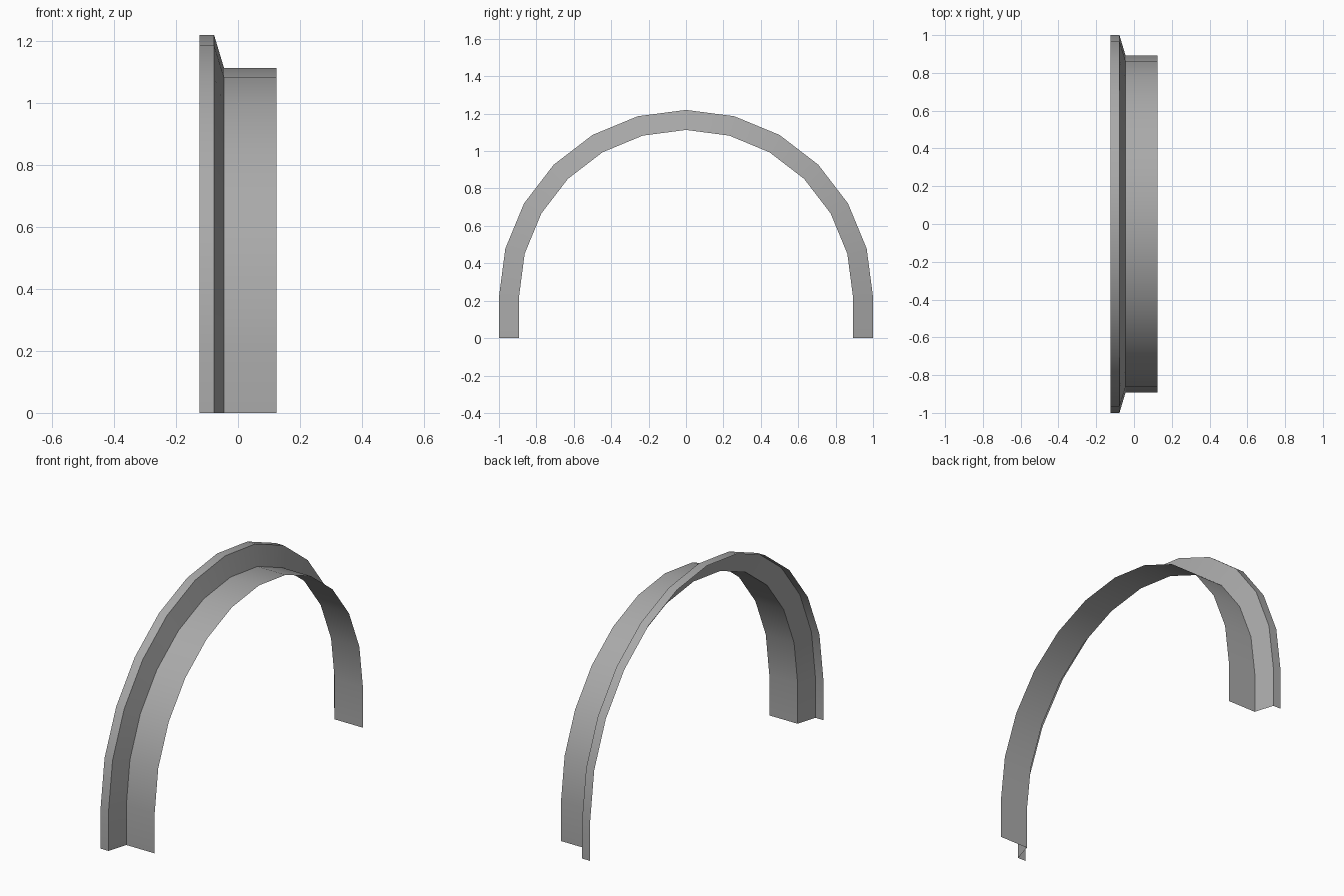
import bpy
import bmesh
from math import sin, cos, pi, radians

cube = bpy.data.objects.get("Cube")
if cube:
    bpy.data.objects.remove(cube)

SPRING_Z = 0.22   # height where the straight legs meet the arch
SEGMENTS = 12

grey = bpy.data.materials.new("plain grey")
grey.use_nodes = True
colour = (0.4, 0.4, 0.4, 1)
grey.diffuse_color = colour
grey.node_tree.nodes["Principled BSDF"].inputs["Base Color"].default_value = colour


def arch_line(bm, x, radius):
    """Row of vertices: leg foot, half circle, leg foot."""
    path = [(radius, 0)]
    for i in range(SEGMENTS + 1):
        a = pi * i / SEGMENTS
        path.append((radius * cos(a), SPRING_Z + radius * sin(a)))
    path.append((-radius, 0))
    return [bm.verts.new((x, y, z)) for y, z in path]


# Sheet arch trim: outer lip, sloping step, inner band
profile = [(-0.125, 1.0), (-0.077, 1.0), (-0.045, 0.893), (0.125, 0.893)]
bm = bmesh.new()
rows = [arch_line(bm, x, r) for x, r in profile]
for a, b in zip(rows, rows[1:]):
    for i in range(len(a) - 1):
        bm.faces.new((a[i], b[i], b[i + 1], a[i + 1]))
bm.normal_update()

# Turn every face outward
if sum(f.normal.z for f in bm.faces) < 0:
    bmesh.ops.reverse_faces(bm, faces=bm.faces[:])

mesh = bpy.data.meshes.new("arch_trim")
bm.to_mesh(mesh)
bm.free()
mesh.materials.append(grey)
arch = bpy.data.objects.new("arch_trim", mesh)
bpy.context.collection.objects.link(arch)

# Smooth along the curve, crisp at the profile corners
bpy.ops.object.select_all(action='DESELECT')
arch.select_set(True)
bpy.context.view_layer.objects.active = arch
bpy.ops.object.shade_smooth_by_angle(angle=radians(30))
